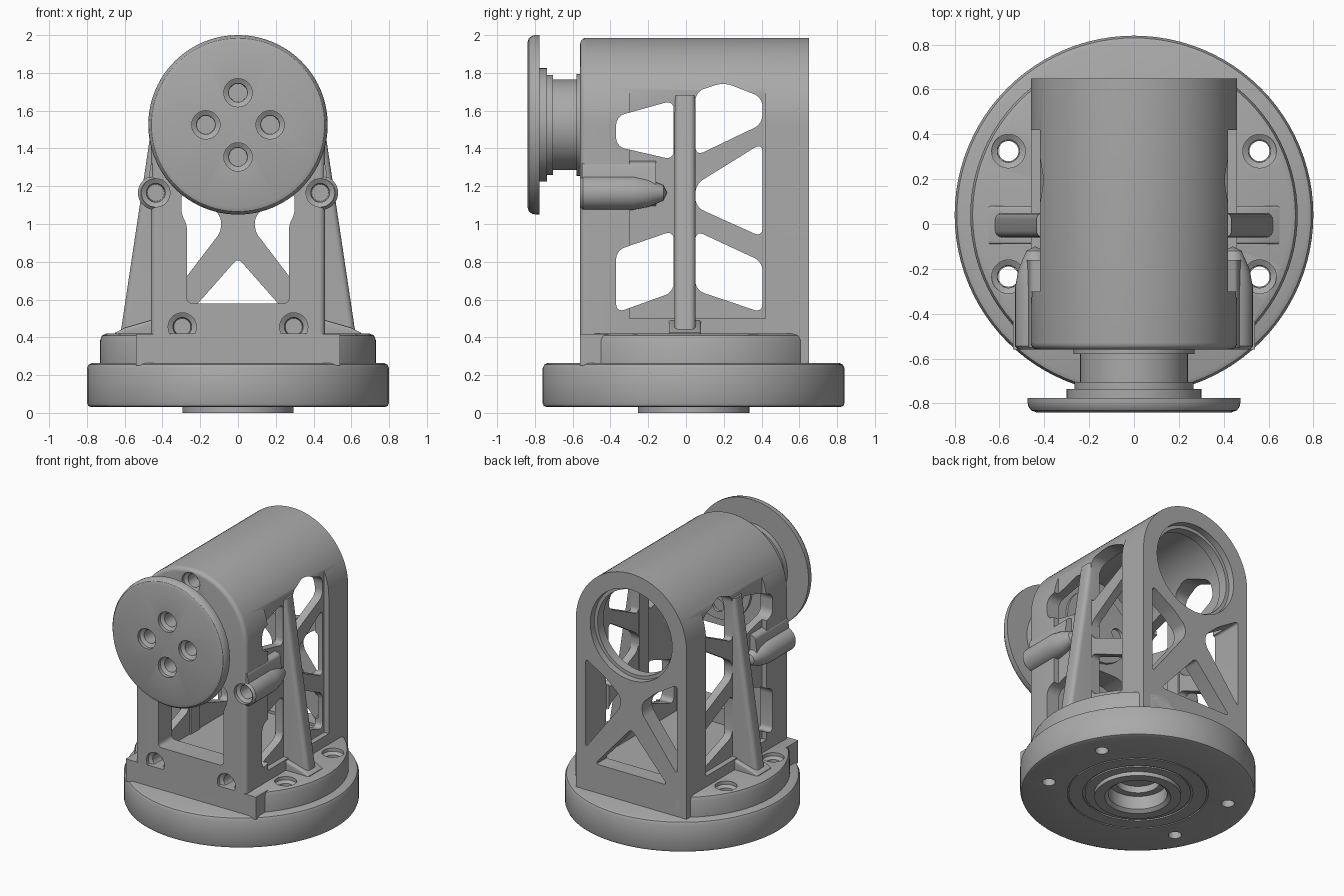
import bpy, bmesh, math
from mathutils import Vector

if "Cube" in bpy.data.objects:
    bpy.data.objects.remove(bpy.data.objects["Cube"], do_unlink=True)

grey = bpy.data.materials.new("machined grey")
grey.use_nodes = True
grey.diffuse_color = (0.4, 0.4, 0.4, 1)
grey.node_tree.nodes["Principled BSDF"].inputs["Base Color"].default_value = (0.4, 0.4, 0.4, 1)

PLACE = {"x": lambda a, b, t: Vector((t, a, b)),
         "y": lambda a, b, t: Vector((a, t, b)),
         "z": lambda a, b, t: Vector((a, b, t))}


def finish(name, bm):
    bmesh.ops.recalc_face_normals(bm, faces=bm.faces)
    mesh = bpy.data.meshes.new(name)
    bm.to_mesh(mesh)
    bm.free()
    mesh.materials.append(grey)
    ob = bpy.data.objects.new(name, mesh)
    bpy.context.collection.objects.link(ob)
    return ob


def prism(name, pts, axis, lo, hi, corner=0.0, rim=None, rim_size=0.03):
    """Extruded outline; corner rounds the long edges, rim picks extra edges to round."""
    bm = bmesh.new()
    place = PLACE[axis]
    k = "xyz".index(axis)
    face = bm.faces.new([bm.verts.new(place(a, b, lo)) for a, b in pts])
    out = bmesh.ops.extrude_face_region(bm, geom=[face])
    move = place(0, 0, hi - lo)
    bmesh.ops.translate(bm, vec=move, verts=[g for g in out["geom"] if isinstance(g, bmesh.types.BMVert)])
    for size, test in ((corner, lambda p, q: abs(p[k] - q[k]) > 1e-4), (rim_size, rim)):
        if size and test:
            edges = [e for e in bm.edges if test(e.verts[0].co, e.verts[1].co)]
            bmesh.ops.bevel(bm, geom=edges, offset=size, segments=5, profile=0.5,
                            affect="EDGES", clamp_overlap=True)
    return finish(name, bm)


def box(name, x, y, z, corner=0.0):
    return prism(name, [(x[0], y[0]), (x[1], y[0]), (x[1], y[1]), (x[0], y[1])], "z", z[0], z[1], corner)


def lathe(name, profile, axis, a=0.0, b=0.0, steps=64):
    """Turned solid; profile is (radius, position along axis), starting and ending on the axis."""
    bm = bmesh.new()
    place = PLACE[axis]
    verts = [bm.verts.new(place(a + r, b, t)) for r, t in profile]
    edges = [bm.edges.new(p) for p in zip(verts, verts[1:])]
    bmesh.ops.spin(bm, geom=verts + edges, cent=place(a, b, 0), axis=place(0, 0, 1),
                   angle=2 * math.pi, steps=steps)
    bmesh.ops.remove_doubles(bm, verts=bm.verts, dist=1e-5)
    return finish(name, bm)


def combine(target, others, op="DIFFERENCE"):
    for other in others:
        mod = target.modifiers.new("cut", "BOOLEAN")
        mod.operation, mod.object, mod.solver = op, other, "EXACT"
    dg = bpy.context.evaluated_depsgraph_get()
    dg.update()
    mesh = bpy.data.meshes.new_from_object(target.evaluated_get(dg))
    target.modifiers.clear()
    target.data = mesh
    mesh.materials.clear()
    mesh.materials.append(grey)
    for other in others:
        bpy.data.objects.remove(other, do_unlink=True)


def bolt_hole(axis, a, b, top, depth, sign=1):
    """Counterbored hole going from top along sign * axis."""
    prof = [(0, -.02), (.075, -.02), (.075, .025), (.05, .04), (.045, depth), (0, depth)]
    return lathe("hole", [(r, top + sign * t) for r, t in prof], axis, a, b, 28)


AX = 1.525                      # height of the shaft axis
FRONT, BACK = -.56, .65         # ends of the housing
MID = .04                       # centre of the round base

# round base with bearing seat and grooves underneath
base = lathe("round_base", [(0, .17), (.15, .17), (.15, .12), (.2, .12), (.2, .02), (.225, 0), (.295, 0),
                            (.295, .03), (.36, .03), (.36, .04), (.375, .04), (.375, .03), (.47, .03),
                            (.47, .04), (.48, .04), (.48, .03), (.775, .03), (.793, .037), (.8, .055),
                            (.8, .235), (.79, .256), (.77, .265), (0, .265)], "z", 0, MID, 96)

# stepped plinth, flat at the front and back
plinth = lathe("plinth", [(0, .25), (.73, .25), (.73, .385), (.72, .41), (.695, .42), (0, .42)], "z", 0, MID, 96)
combine(plinth, [box("clip", (-1, 1), (FRONT, BACK), (0, 1))], "INTERSECT")
combine(plinth, [box("front_step", (-.54, .54), (FRONT, -.25), (.25, .418))], "UNION")

mounts = [(s * .56, y) for s in (-1, 1) for y in (.325, -.235)]
combine(plinth, [bolt_hole("z", x, y, .42, .5, -1) for x, y in mounts])
combine(base, [lathe("hole", [(0, -.1), (.045, -.1), (.045, .5), (0, .5)], "z", x, y, 28) for x, y in mounts])


def arch(r, bottom, n=40):
    return [(-r, bottom)] + [(-r * math.cos(math.pi * i / n), AX + r * math.sin(math.pi * i / n))
                             for i in range(n + 1)] + [(r, bottom)]


# arched housing shell with softened front rim
housing = prism("housing", arch(.46, .26), "y", FRONT, BACK,
                rim=lambda p, q: p.y < FRONT + .001 and q.y < FRONT + .001 and max(p.z, q.z) > AX - .01)
cuts = [prism("inside", arch(.36, .46), "y", -.4, .53)]
cuts += [box("recess", (min(s * .42, s * .6), max(s * .42, s * .6)), (-.3, .42), (.5, 1.8)) for s in (-1, 1)]

# stepped rear bore
cuts.append(lathe("rear_bore", [(0, .45), (.315, .45), (.315, .6), (.34, .6), (.34, .7), (0, .7)], "y", 0, AX))

# front opening
cuts.append(prism("front_opening", [(-.27, .58), (.27, .58), (.27, 1.0), (.3, 1.05), (.3, 1.16), (.18, 1.2),
                                    (-.18, 1.2), (-.3, 1.16), (-.3, 1.05), (-.27, 1.0)], "y", -.6, -.35, .05))

# rear openings leaving crossed braces
cuts.append(prism("rear_low", [(0, .82), (-.3, .48), (.3, .48)], "y", .4, .7, .03))
for s in (-1, 1):
    cuts.append(prism("rear_side", [(s * .38, .58), (s * .09, .96), (s * .09, 1.04), (s * .2, 1.14),
                                    (s * .38, 1.25)], "y", .4, .7, .03))

# side windows leaving slanted struts
windows = [
    [(-.37, 1.41), (-.37, 1.57), (-.065, 1.655), (-.065, 1.34)],
    [(-.37, .53), (-.37, .86), (-.065, .965), (-.065, .64)],
    [(.05, 1.36), (.05, 1.7), (.2, 1.75), (.405, 1.67), (.405, 1.53)],
    [(.05, 1.21), (.05, 1.09), (.405, .93), (.405, 1.43)],
    [(.05, .965), (.05, .65), (.405, .53), (.405, .8)],
]
cuts += [prism("window", w, "x", -.8, .8, .045) for w in windows]
combine(housing, cuts)

# bolt bosses blending back into the walls
bosses = []
for s in (-1, 1):
    prof = [(0, FRONT), (.075, FRONT), (.09, FRONT + .015), (.09, -.28), (.075, -.2), (.04, -.12), (0, -.1)]
    bosses.append(lathe("boss", prof, "y", s * .44, 1.165, 36))
    bosses.append(prism("boss_web", [(s * .4, 1.08), (s * .485, 1.15), (s * .462, 1.32), (s * .4, 1.34)],
                        "y", FRONT + .01, -.16, .015))
combine(housing, bosses, "UNION")
holes = [bolt_hole("y", s * .435, 1.165, FRONT, .22) for s in (-1, 1)]
holes += [bolt_hole("y", s * .295, .455, FRONT, .13) for s in (-1, 1)]
holes.append(bolt_hole("y", 0, 1.885, FRONT, .13))
combine(housing, holes)

# tapered buttress on each side, with a flared foot
parts = [base, plinth, housing]
for s, side in ((1, "left"), (-1, "right")):
    pts = [(s * x, z) for x, z in ((.35, .4), (.625, .4), (.475, 1.4), (.435, 1.68), (.35, 1.68))]
    parts.append(prism(side + "_buttress", pts, "y", -.06, .05,
                       rim=lambda p, q: abs(p.y - q.y) < .001 and min(abs(p.x), abs(q.x)) > .42))
    foot = [(s * x, z) for x, z in ((.4, .4), (.65, .4), (.65, .425), (.6, .45), (.46, .49), (.4, .49))]
    parts.append(prism(side + "_foot", foot, "y", -.09, .08, 0,
                       rim=lambda p, q: abs(p.y - q.y) < .001, rim_size=.012))

# output shaft and face plate with through holes
hub = lathe("face_plate", [(0, -.84), (.435, -.84), (.458, -.832), (.471, -.815), (.475, -.795), (.475, -.775),
                           (.3, -.775), (.3, -.735), (.265, -.735), (.265, -.705), (.24, -.705), (.24, -.58),
                           (.27, -.58), (.27, -.38), (0, -.38)], "y", 0, AX, 96)
combine(hub, [bolt_hole("y", .17 * x, AX + .17 * z, -.84, .6) for x, z in ((1, 0), (-1, 0), (0, 1), (0, -1))])
parts.append(hub)

# smooth curved surfaces while keeping edges crisp
for ob in parts:
    bpy.ops.object.select_all(action="DESELECT")
    ob.select_set(True)
    bpy.context.view_layer.objects.active = ob
    bpy.ops.object.shade_smooth_by_angle(angle=math.radians(32))
